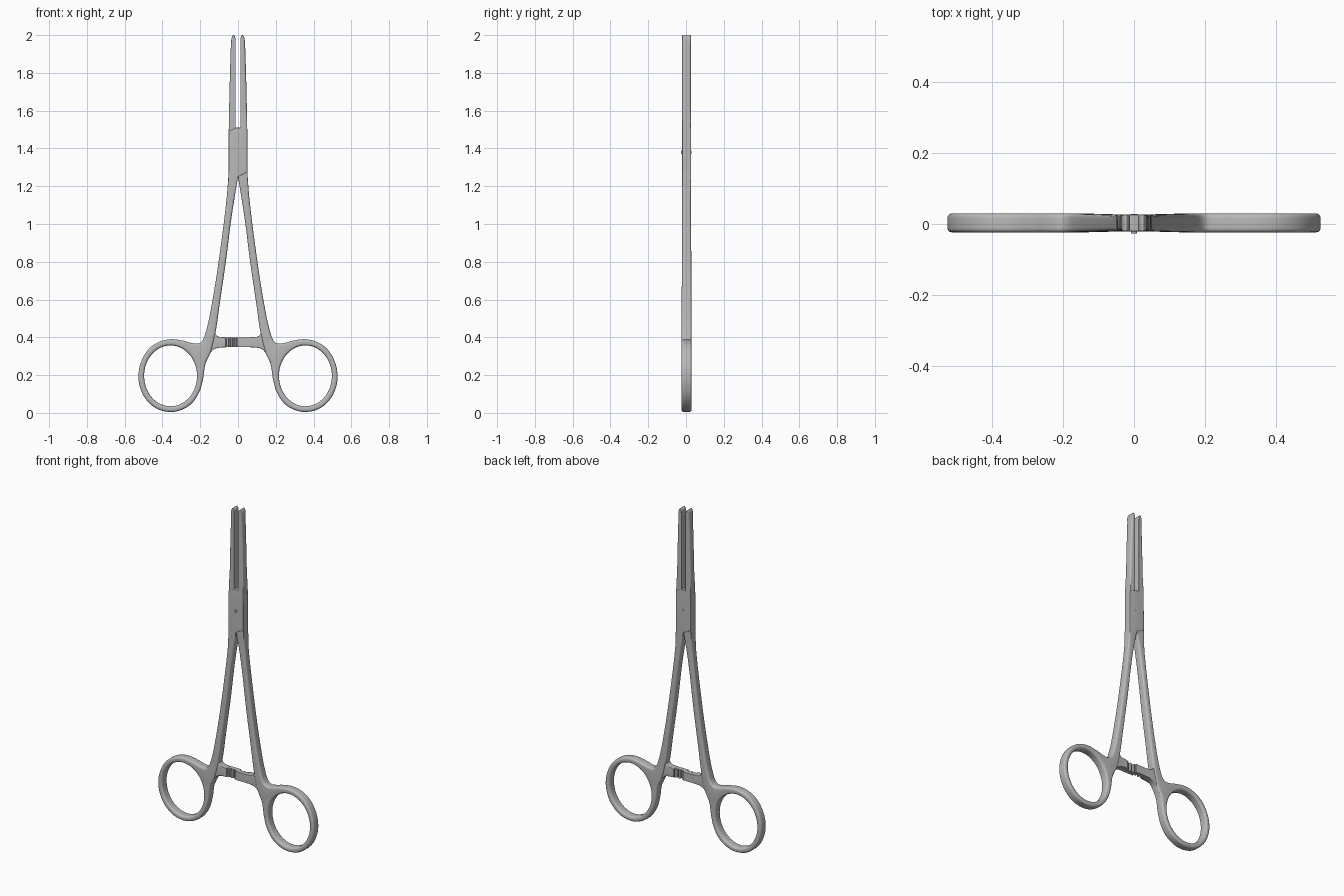
import bpy, bmesh, math
from mathutils import Vector, Matrix
from mathutils.geometry import interpolate_bezier

if "Cube" in bpy.data.objects:
    bpy.data.objects.remove(bpy.data.objects["Cube"])

steel = bpy.data.materials.new("brushed_steel")
steel.use_nodes = True
steel.diffuse_color = (0.48, 0.48, 0.48, 1)
steel.node_tree.nodes["Principled BSDF"].inputs["Base Color"].default_value = steel.diffuse_color

MID_Y = 0.003
parts = []


def add_object(name, bm):
    bmesh.ops.recalc_face_normals(bm, faces=bm.faces)
    mesh = bpy.data.meshes.new(name)
    bm.to_mesh(mesh)
    bm.free()
    mesh.materials.append(steel)
    return place(name, mesh)


def place(name, mesh, turn=0.0):
    ob = bpy.data.objects.new(name, mesh)
    ob.location.y = MID_Y
    ob.rotation_euler.z = turn
    bpy.context.collection.objects.link(ob)
    parts.append(ob)
    return ob


def smooth_run(points, steps=8):
    """Smooth curve through the points, without its last point."""
    p = [Vector(q) for q in points]
    d = [(b - a).normalized() for a, b in zip(p, p[1:])]
    tangents = [d[0]] + [(a + b).normalized() for a, b in zip(d, d[1:])] + [d[-1]]
    out = []
    for i in range(len(p) - 1):
        reach = (p[i + 1] - p[i]).length / 3
        out += interpolate_bezier(p[i], p[i] + tangents[i] * reach,
                                  p[i + 1] - tangents[i + 1] * reach, p[i + 1], steps)[:-1]
    return [Vector((q[0], q[1])) for q in out]


def inward_normals(loop, hole):
    """Mitred normals that point into the material."""
    n = len(loop)
    area = sum(loop[i - 1].x * loop[i].y - loop[i].x * loop[i - 1].y for i in range(n))
    sign = (1 if area > 0 else -1) * (-1 if hole else 1)
    result = []
    for i in range(n):
        a = (loop[i] - loop[i - 1]).normalized()
        b = (loop[(i + 1) % n] - loop[i]).normalized()
        na, nb = Vector((-a.y, a.x)) * sign, Vector((-b.y, b.x)) * sign
        m = (na + nb).normalized()
        result.append(m / max(m.dot(na), 0.5))
    return result


def rounded_plate(loops, radius, half, arc=5):
    """Plate in the xz plane with rounded rims; the first loop is outside, others are holes."""
    bm = bmesh.new()
    caps = {-1: [], 1: []}
    for k, loop in enumerate(loops):
        normals = inward_normals(loop, k > 0)
        layers = []
        for side in (-1, 1):
            order = range(arc, -1, -1) if side < 0 else range(arc + 1)
            for j in order:
                t = math.pi / 2 * j / arc
                ring = []
                for p, m in zip(loop, normals):
                    r = radius(p)
                    q = p + m * r * (1 - math.cos(t))
                    ring.append(bm.verts.new((q.x, side * (half(p) - r + r * math.sin(t)), q.y)))
                layers.append(ring)
        n = len(loop)
        for low, high in zip(layers, layers[1:]):
            for i in range(n):
                bm.faces.new((low[i - 1], low[i], high[i], high[i - 1]))
        for side, ring in ((-1, layers[0]), (1, layers[-1])):
            caps[side] += [bm.edges.get((ring[i - 1], ring[i])) for i in range(n)]
    for side, edges in caps.items():
        bmesh.ops.triangle_fill(bm, edges=edges, use_beauty=True, normal=(0, side, 0))
    return bm


def prism(points, along):
    bm = bmesh.new()
    face = bm.faces.new([bm.verts.new(p) for p in points])
    new = bmesh.ops.extrude_face_region(bm, geom=[face])["geom"]
    bmesh.ops.translate(bm, vec=along, verts=[v for v in new if isinstance(v, bmesh.types.BMVert)])
    return bm


def clamp(v, low, high):
    return max(low, min(high, v))


def thickness(p):
    return 0.0265 - 0.003 * clamp((p.y - 0.4) / 0.8, 0, 1)


def rim(p):
    # crisp at the lock, jaw tip and gripping face, rounded elsewhere
    if p.y > 1.5 and p.x < 0.014:
        return 0.003
    r = 0.003 + (abs(p.y - 1.38) - 0.14) * 0.1
    return clamp(min(r, 0.003 + (2 - p.y) * 0.15), 0.003, 0.012)


# Half outline: inner shank edge, finger ring, outer shank edge
shank = [(0, 1.25), (-0.035, 1.03), (-0.063, 0.81), (-0.095, 0.59), (-0.122, 0.41),
         (-0.145, 0.32), (-0.172, 0.26), (-0.185, 0.18), (-0.205, 0.11), (-0.25, 0.045),
         (-0.31, 0.012), (-0.36, 0.005), (-0.43, 0.022), (-0.49, 0.075), (-0.52, 0.14),
         (-0.527, 0.2), (-0.515, 0.265), (-0.475, 0.335), (-0.42, 0.375), (-0.355, 0.39),
         (-0.29, 0.382), (-0.235, 0.368), (-0.205, 0.368), (-0.187, 0.385), (-0.17, 0.43),
         (-0.137, 0.585), (-0.085, 0.93), (-0.058, 1.16), (-0.05, 1.27)]
lock_edge = [Vector((-0.05, 1.27)), Vector((-0.05, 1.49)), Vector((-0.01, 1.51)), Vector((0.012, 1.51))]
jaw = [(0.012, 1.97), (0.016, 1.992), (0.024, 2.0), (0.032, 1.99), (0.037, 1.95),
       (0.041, 1.85), (0.045, 1.7), (0.049, 1.5), (0.05, 1.38), (0.05, 1.275)]
outline = smooth_run(shank) + lock_edge + smooth_run(jaw, 6) + [Vector((0.05, 1.275))]
hole = [Vector((-0.357 + 0.14 * math.cos(a), 0.196 + 0.161 * math.sin(a)))
        for a in (math.tau * i / 80 for i in range(80))]
half = add_object("front_lock_half", rounded_plate([outline, hole], rim, thickness))

# Cut away the rear of the lock so that the other half fits in
recess = [(-0.1, 1.30), (0, 1.25), (0.1, 1.25), (0.1, 1.465), (0.01, 1.51), (-0.1, 1.51)]
cutter = add_object("lock_cutter", prism([(x, 0, z) for x, z in recess], (0, 0.1, 0)))
cutter.hide_render = True
cut = half.modifiers.new("lock_recess", "BOOLEAN")
cut.operation, cut.solver, cut.object = "DIFFERENCE", "EXACT", cutter
bpy.context.view_layer.update()
graph = bpy.context.evaluated_depsgraph_get()
cut_mesh = bpy.data.meshes.new_from_object(half.evaluated_get(graph))
half.modifiers.clear()
half.data = cut_mesh
parts.remove(cutter)
bpy.data.objects.remove(cutter)

# Ratchet arm, flared where it leaves the shank
top = [(-0.135, 0.45), (-0.12, 0.418), (-0.106, 0.405), (-0.085, 0.402), (-0.065, 0.4)]
bottom = [(-0.065, 0.347), (-0.1, 0.345), (-0.13, 0.335), (-0.15, 0.31), (-0.168, 0.27)]
arm_loop = (smooth_run(top, 4) + [Vector(top[-1])] + smooth_run(bottom, 4)
            + [Vector(bottom[-1]), Vector((-0.175, 0.3)), Vector((-0.155, 0.4))])
arm = add_object("ratchet_arm", rounded_plate([arm_loop], lambda p: 0.004, lambda p: 0.0215))

# Ratchet teeth, a stepped strip on half the thickness
strip = [(0.005, 0.021), (-0.075, 0.021), (-0.075, -0.006)]
for i in range(3):
    x = -0.064 + i * 0.022
    strip += [(x, -0.002), (x + 0.004, -0.015), (x + 0.013, -0.012), (x + 0.016, -0.002)]
strip += [(0.005, 0.0)]
teeth = add_object("ratchet_teeth", prism([(x, y, 0.348) for x, y in strip], (0, 0, 0.051)))

# The second half is the first one turned about the upright axis
for ob, name in ((half, "rear_lock_half"), (arm, "opposite_ratchet_arm"), (teeth, "opposite_ratchet_teeth")):
    place(name, ob.data, math.pi)

# Hinge pin
bm = bmesh.new()
bmesh.ops.create_cone(bm, cap_ends=True, segments=24, radius1=0.01, radius2=0.008, depth=0.055,
                      matrix=Matrix.Translation((0, -0.0025, 1.38)) @ Matrix.Rotation(math.pi / 2, 4, "X"))
add_object("hinge_pin", bm)

# Smooth shading with crisp edges
bpy.ops.object.select_all(action="DESELECT")
for ob in parts:
    ob.select_set(True)
bpy.context.view_layer.objects.active = half
bpy.ops.object.shade_smooth_by_angle(angle=math.radians(35))
